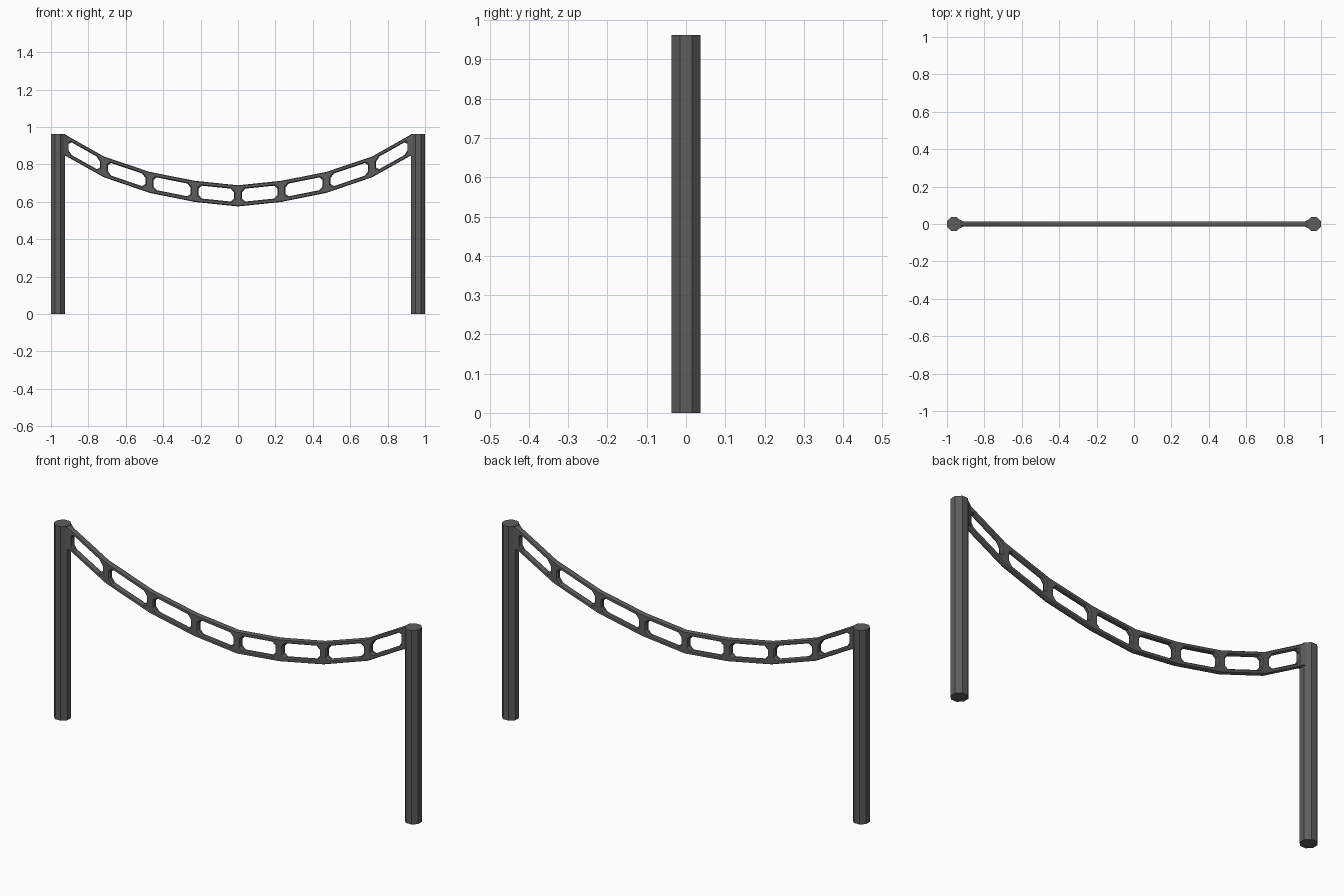
import bpy, bmesh, math
from mathutils import Vector

if "Cube" in bpy.data.objects:
    bpy.data.objects.remove(bpy.data.objects["Cube"])

grey = bpy.data.materials.new("dark grey metal")
grey.diffuse_color = (0.11, 0.11, 0.11, 1)
grey.use_nodes = True
grey.node_tree.nodes["Principled BSDF"].inputs["Base Color"].default_value = grey.diffuse_color


def finish(bm, name):
    bmesh.ops.remove_doubles(bm, verts=bm.verts, dist=1e-5)
    bmesh.ops.recalc_face_normals(bm, faces=bm.faces)
    me = bpy.data.meshes.new(name)
    bm.to_mesh(me)
    bm.free()
    me.materials.append(grey)
    ob = bpy.data.objects.new(name, me)
    bpy.context.collection.objects.link(ob)
    return ob


POST_X, APOTHEM, HEIGHT = 0.963, 0.037, 0.962

# Octagonal posts
for side, name in ((-1, "left_post"), (1, "right_post")):
    bm = bmesh.new()
    r = APOTHEM / math.cos(math.pi / 8)
    ring = [bm.verts.new((side * POST_X + r * math.cos(math.pi / 8 + i * math.pi / 4),
                          r * math.sin(math.pi / 8 + i * math.pi / 4), 0)) for i in range(8)]
    f = bm.faces.new(ring)
    top = bmesh.ops.extrude_face_region(bm, geom=[f])["geom"]
    bmesh.ops.translate(bm, vec=(0, 0, HEIGHT), verts=[v for v in top if isinstance(v, bmesh.types.BMVert)])
    if f not in bm.faces:
        bm.faces.new(ring)
    finish(bm, name)

# Sagging ladder span: (x, lower z, upper z) at each rung, mirrored
half = [(-0.928, 0.849, 0.961), (-0.717, 0.731, 0.842), (-0.474, 0.648, 0.760),
        (-0.232, 0.599, 0.712), (0, 0.575, 0.688)]
nodes = half + [(-x, a, b) for x, a, b in reversed(half[:-1])]
DEPTH, INNER, CHORD, RUNG, CUT = 0.013, 0.006, 0.022, 0.021, 0.018

bm = bmesh.new()


def point(a, b, x, t):
    """Point of a bay: x position, distance t above lower edge or below upper edge (negative)."""
    k = (x - a[0]) / (b[0] - a[0])
    lo, hi = a[1] + (b[1] - a[1]) * k, a[2] + (b[2] - a[2]) * k
    return x, (lo + t if t > 0 else hi + t)


def ring_verts(pts, y):
    return [bm.verts.new((x, y, z)) for x, z in pts]


for a, b in zip(nodes, nodes[1:]):
    e = 1e-9
    outer = lambda t: [point(a, b, a[0], t), point(a, b, b[0], t),
                       point(a, b, b[0], -t), point(a, b, a[0], -t)]

    def hole(grow):
        l, r, m = a[0] + RUNG - grow, b[0] - RUNG + grow, CHORD - grow
        c = CUT
        return [point(a, b, l, m + c), point(a, b, l + c, m),
                point(a, b, r - c, m), point(a, b, r, m + c),
                point(a, b, r, -m - c), point(a, b, r - c, -m),
                point(a, b, l + c, -m), point(a, b, l, -m - c)]

    # Outer edges and opening edges are chamfered front and back
    levels = [(-DEPTH, 0.004, 0.005), (-INNER, e, 0), (INNER, e, 0), (DEPTH, 0.004, 0.005)]
    outs = [ring_verts(outer(t), y) for y, t, g in levels]
    holes = [ring_verts(hole(g), y) for y, t, g in levels]
    for k in (0, 3):
        o, h = outs[k], holes[k]
        for i in range(4):
            bm.faces.new((o[i], o[(i + 1) % 4], h[(2 * i + 2) % 8], h[2 * i + 1]))
            bm.faces.new((o[i], h[2 * i + 1], h[2 * i]))
    for k in range(3):
        for i in range(8):
            j = (i + 1) % 8
            bm.faces.new((holes[k][i], holes[k][j], holes[k + 1][j], holes[k + 1][i]))
        for i, j in ((0, 1), (2, 3)):
            bm.faces.new((outs[k][i], outs[k][j], outs[k + 1][j], outs[k + 1][i]))
finish(bm, "ladder_span")

# Tapered end brackets where the span meets the posts
for side, name in ((-1, "left_bracket"), (1, "right_bracket")):
    bm = bmesh.new()
    section = [(0.932, -0.023), (0.907, -0.012), (0.907, 0.012), (0.932, 0.023)]
    zs = [((0.851, 0.959), 0), ((0.842, 0.946), 0)]
    lo = [bm.verts.new((side * x, y, 0.851 if x > 0.92 else 0.846)) for x, y in section]
    hi = [bm.verts.new((side * x, y, 0.959 if x > 0.92 else 0.945)) for x, y in section]
    bm.faces.new(lo)
    bm.faces.new(hi)
    for i in range(4):
        j = (i + 1) % 4
        bm.faces.new((lo[i], lo[j], hi[j], hi[i]))
    finish(bm, name)
